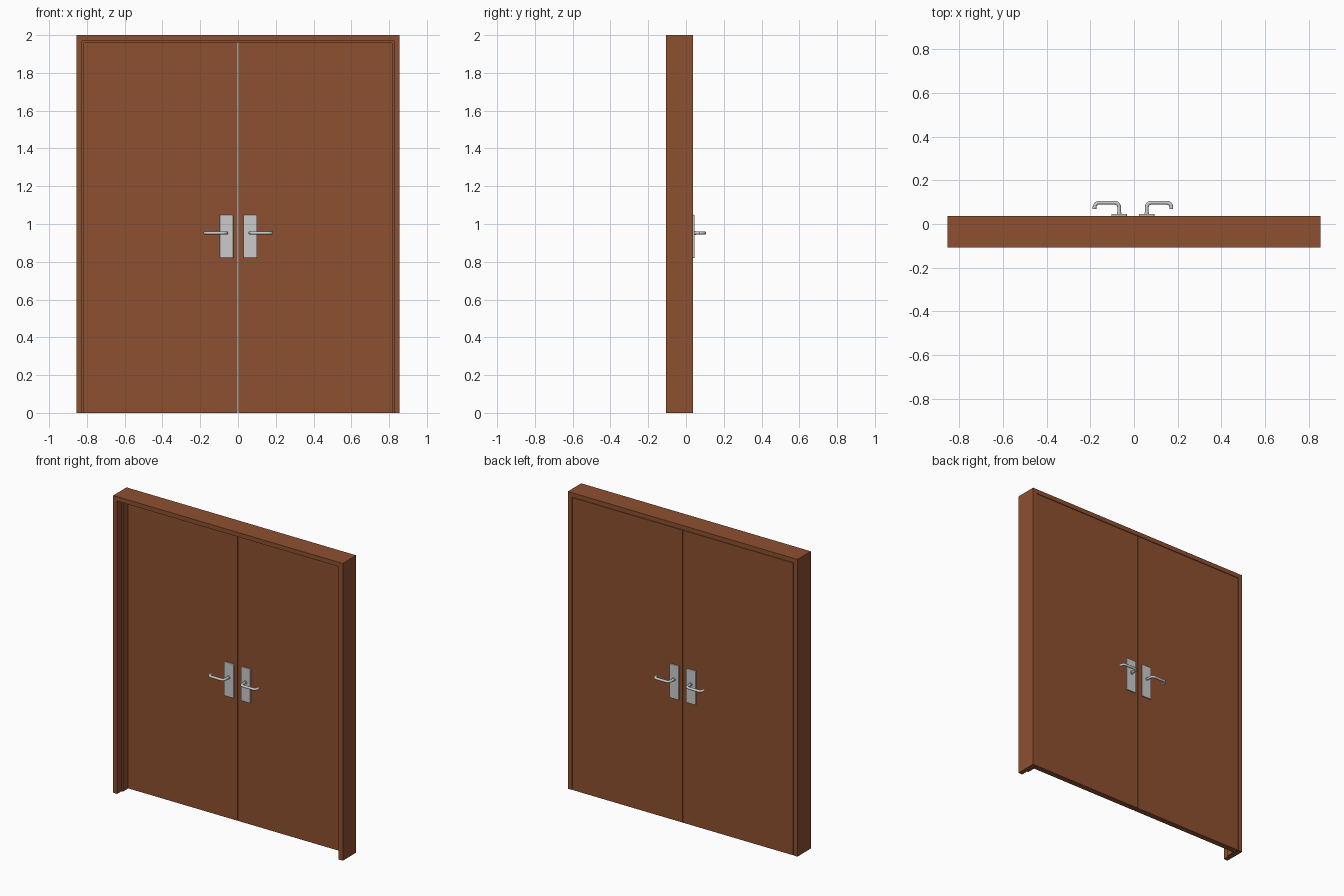
import bpy, bmesh, math
from mathutils import Vector

if "Cube" in bpy.data.objects:
    bpy.data.objects.remove(bpy.data.objects["Cube"])


def material(name, color):
    m = bpy.data.materials.new(name)
    m.diffuse_color = color
    m.use_nodes = True
    m.node_tree.nodes["Principled BSDF"].inputs["Base Color"].default_value = m.diffuse_color
    return m


wood = material("wood", (0.27, 0.08, 0.03, 1))
metal = material("metal", (0.68, 0.68, 0.71, 1))


def finish(name, bm, mat):
    bmesh.ops.recalc_face_normals(bm, faces=bm.faces)
    me = bpy.data.meshes.new(name)
    bm.to_mesh(me)
    bm.free()
    me.materials.append(mat)
    ob = bpy.data.objects.new(name, me)
    bpy.context.collection.objects.link(ob)
    return ob


def box(name, lo, hi, mat, bevel=0):
    bm = bmesh.new()
    bmesh.ops.create_cube(bm, size=1)
    for v in bm.verts:
        v.co = Vector([(lo[i] + hi[i]) / 2 + v.co[i] * (hi[i] - lo[i]) for i in range(3)])
    ob = finish(name, bm, mat)
    if bevel:
        b = ob.modifiers.new("bevel", 'BEVEL')
        b.width = bevel
        b.segments = 2
    return ob


# Door frame: one rebated profile (inset, y) swept up, across and down, mitred
W, H = 0.855, 2.0
FRONT, BACK, FACE = -0.107, 0.036, -0.003
profile = [(0, FRONT), (0.03, FRONT), (0.03, -0.06), (0.04, -0.06),
           (0.04, FACE - 0.001), (0.03, FACE - 0.001), (0.03, BACK), (0, BACK)]
bm = bmesh.new()
rings = []
for sx, z, drop in ((-1, 0, 0), (-1, H, 1), (1, H, 1), (1, 0, 0)):
    rings.append([bm.verts.new((sx * (W - d), y, z - d * drop)) for d, y in profile])
n = len(profile)
for a, b in zip(rings, rings[1:]):
    for i in range(n):
        j = (i + 1) % n
        bm.faces.new((a[i], a[j], b[j], b[i]))
bm.faces.new(rings[0])
bm.faces.new(rings[-1])
finish("door_frame", bm, wood)

# Two door leaves, flush with the back of the frame
for side, s in (("left", -1), ("right", 1)):
    xs = sorted((s * 0.002, s * 0.822))
    box(side + "_door_leaf", (xs[0], FACE, 0), (xs[1], BACK - 0.001, 1.967), wood)


# Bent lever path in (outward x, distance from door) with rounded corners
def lever_path():
    pts = [(0, 0.005)]
    r = 0.022
    for cx, start in ((r, 180), (0.113 - r, 90)):
        for k in range(7):
            a = math.radians(start - 15 * k)
            pts.append((cx + r * math.cos(a), 0.063 - r + r * math.sin(a)))
    return pts + [(0.113, 0.033)]


def tube(name, pts, radius, mat, sides=16):
    bm = bmesh.new()
    rings = []
    for i, p in enumerate(pts):
        t = (pts[min(i + 1, len(pts) - 1)] - pts[max(i - 1, 0)]).normalized()
        up = Vector((0, 0, 1))
        side = t.cross(up)
        rings.append([bm.verts.new(p + radius * (math.cos(a) * side + math.sin(a) * up))
                      for a in (2 * math.pi * k / sides for k in range(sides))])
    for a, b in zip(rings, rings[1:]):
        for i in range(sides):
            j = (i + 1) % sides
            bm.faces.new((a[i], a[j], b[j], b[i])).smooth = True
    bm.faces.new(rings[0])
    bm.faces.new(rings[-1])
    return finish(name, bm, mat)


# Plate, collar and lever on both faces of both leaves
for face, ny, y0, mid in (("front", -1, FACE, 0.002), ("back", 1, BACK - 0.001, -0.005)):
    for side, s in (("left", -1), ("right", 1)):
        x = mid + s * 0.063
        name = face + "_" + side
        ys = sorted((y0, y0 + ny * 0.011))
        box(name + "_handle_plate", (x - 0.036, ys[0], 0.82), (x + 0.036, ys[1], 1.049), metal, 0.004)
        tube(name + "_collar", [Vector((x, y0 + ny * d, 0.953)) for d in (0.005, 0.018)], 0.011, metal)
        tube(name + "_lever", [Vector((x + s * u, y0 + ny * d, 0.953)) for u, d in lever_path()], 0.0085, metal)
